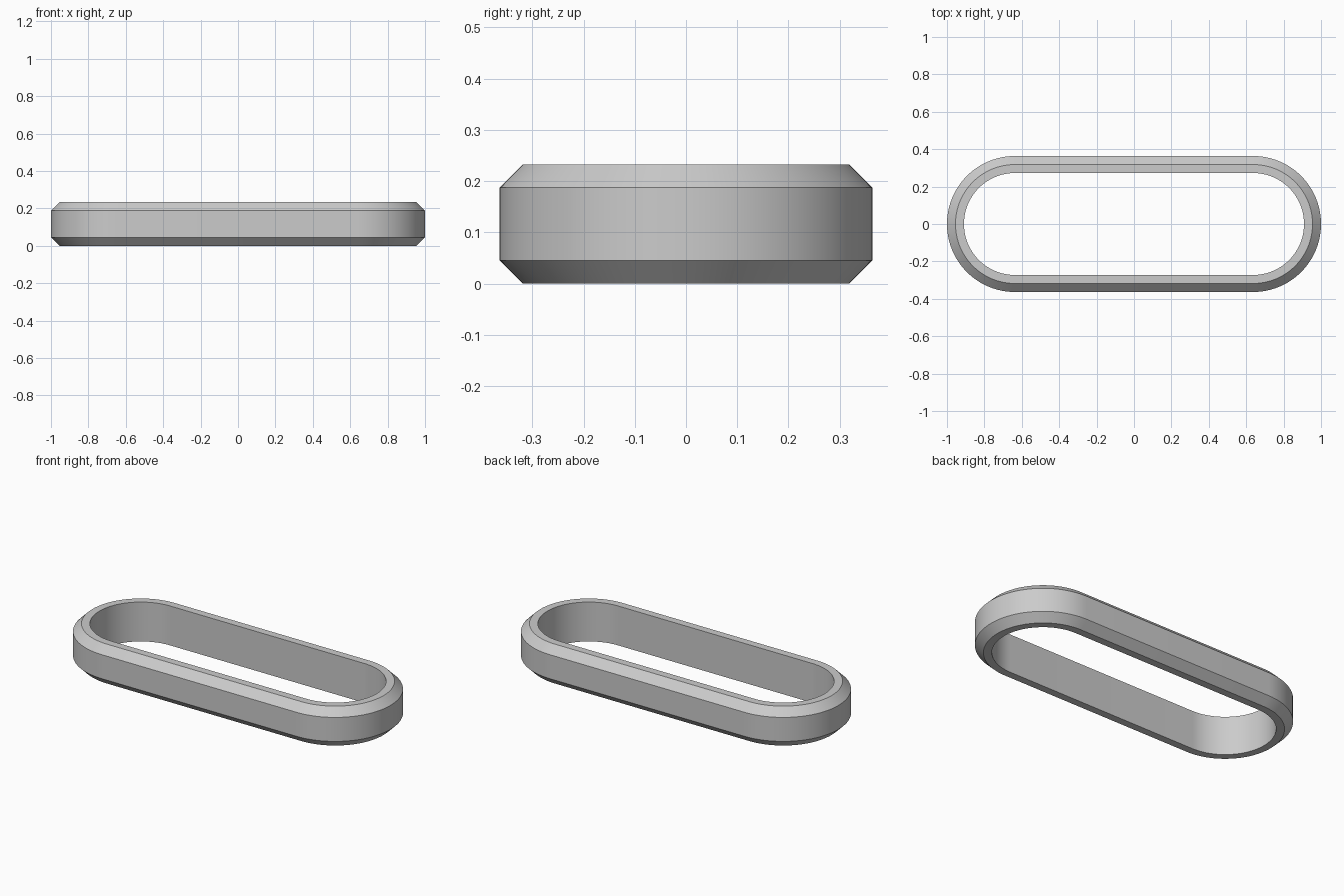
import bpy, bmesh, math

if "Cube" in bpy.data.objects:
    bpy.data.objects.remove(bpy.data.objects["Cube"])

HALF_STRAIGHT = 0.6364   # distance from middle to each arc centre
OUTER, INNER = 0.3636, 0.2727
CHAMFER, HEIGHT = 0.0455, 0.233
SEGS = 48                # segments per half-round end

# Wall cross-section: (radius, height)
profile = [
    (INNER, 0), (OUTER - CHAMFER, 0), (OUTER, CHAMFER),
    (OUTER, HEIGHT - CHAMFER), (OUTER - CHAMFER, HEIGHT), (INNER, HEIGHT),
]

# Stadium path: arc centre x and angle for each station
stations = []
for side, start in ((1, -math.pi / 2), (-1, math.pi / 2)):
    for i in range(SEGS + 1):
        stations.append((side * HALF_STRAIGHT, start + math.pi * i / SEGS))

# Sweep the cross-section around the closed path
bm = bmesh.new()
rings = [[bm.verts.new((cx + r * math.cos(a), r * math.sin(a), z)) for r, z in profile]
         for cx, a in stations]
n = len(profile)
for k, ring in enumerate(rings):
    nxt = rings[(k + 1) % len(rings)]
    for j in range(n):
        bm.faces.new((ring[j], nxt[j], nxt[(j + 1) % n], ring[(j + 1) % n]))
bmesh.ops.recalc_face_normals(bm, faces=bm.faces)

mesh = bpy.data.meshes.new("oblong_link")
bm.to_mesh(mesh)
bm.free()
link = bpy.data.objects.new("oblong_link", mesh)
bpy.context.collection.objects.link(link)

# Smooth round ends, crisp chamfer edges
bpy.context.view_layer.objects.active = link
link.select_set(True)
bpy.ops.object.shade_smooth_by_angle(angle=math.radians(30))
